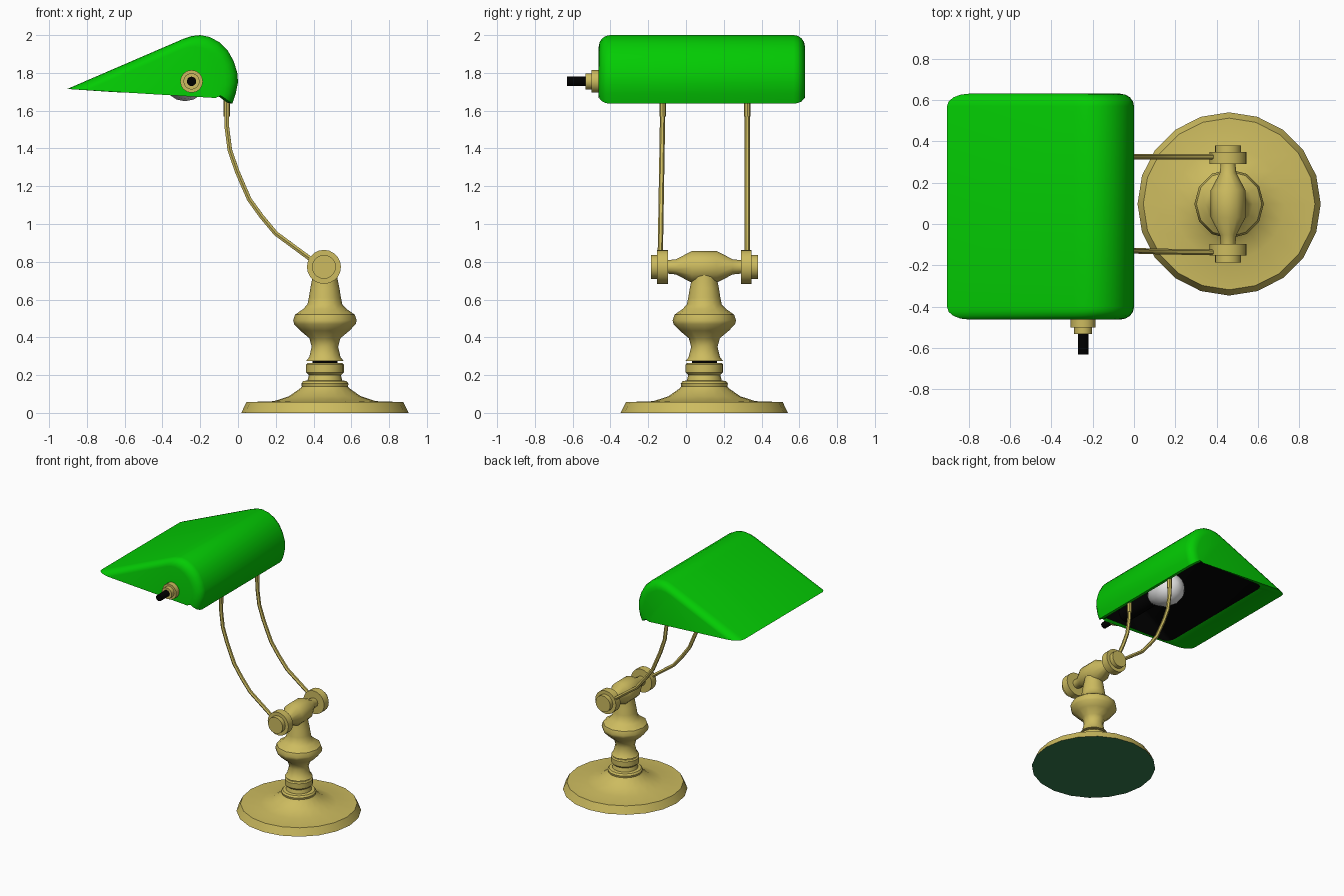
import bpy, bmesh, math
from mathutils import Vector

cube = bpy.data.objects.get("Cube")
if cube:
    bpy.data.objects.remove(cube, do_unlink=True)


def material(name, rgb):
    m = bpy.data.materials.new(name)
    m.use_nodes = True
    color = (*rgb, 1)
    m.diffuse_color = color
    m.node_tree.nodes["Principled BSDF"].inputs["Base Color"].default_value = color
    return m


BRASS = material("brass", (0.61, 0.5, 0.115))
GREEN = material("green_glass", (0.001, 0.6, 0.001))
BLACK = material("black", (0, 0, 0))
FELT = material("dark_green_felt", (0.036, 0.2, 0.073))
WHITE = material("bulb_white", (0.8, 0.8, 0.8))


def select_only(ob):
    bpy.ops.object.select_all(action="DESELECT")
    ob.select_set(True)
    bpy.context.view_layer.objects.active = ob


def finish(name, bm, mats, angle=35):
    bmesh.ops.recalc_face_normals(bm, faces=bm.faces)
    me = bpy.data.meshes.new(name)
    bm.to_mesh(me)
    bm.free()
    for m in mats:
        me.materials.append(m)
    ob = bpy.data.objects.new(name, me)
    bpy.context.collection.objects.link(ob)
    select_only(ob)
    bpy.ops.object.shade_smooth_by_angle(angle=math.radians(angle))


def lathe(name, profile, loc, mats, sides=16, axis="z", angle=35):
    """Turn a list of (radius, height) around the z or y axis, capped at both ends."""
    bm = bmesh.new()
    rings = []
    for r, h in profile:
        ring = []
        for i in range(sides):
            a = math.tau * i / sides
            u, v = r * math.cos(a), r * math.sin(a)
            p = (u, v, h) if axis == "z" else (u, h, v)
            ring.append(bm.verts.new(Vector(loc) + Vector(p)))
        rings.append(ring)
    for low, high in zip(rings, rings[1:]):
        for i in range(sides):
            j = (i + 1) % sides
            bm.faces.new((low[i], low[j], high[j], high[i]))
    bm.faces.new(rings[-1])
    bottom = bm.faces.new(rings[0])
    bottom.material_index = len(mats) - 1
    finish(name, bm, mats, angle)


# Stand: weighted foot with felt underneath, black pin, turned column
CX, CY = 0.46, 0.097
lathe("base", [(0.443, 0), (0.415, 0.057), (0.27, 0.062), (0.19, 0.088), (0.13, 0.13),
               (0.122, 0.14), (0.125, 0.155), (0.115, 0.168), (0.092, 0.172), (0.085, 0.2),
               (0.1, 0.215), (0.1, 0.255), (0.092, 0.264)],
      (CX, CY, 0), [BRASS, FELT], sides=20)
lathe("column_pin", [(0.066, 0.255), (0.066, 0.285)], (CX, CY, 0), [BLACK])
lathe("column", [(0.1, 0.274), (0.083, 0.295), (0.07, 0.35), (0.082, 0.395), (0.13, 0.435),
                 (0.163, 0.47), (0.168, 0.49), (0.158, 0.52), (0.115, 0.55), (0.092, 0.575),
                 (0.085, 0.61), (0.077, 0.66), (0.067, 0.71), (0.067, 0.77)],
      (CX, CY, 0), [BRASS], sides=12)

# Cross bar with a disc and cap at each end
HINGE = (CX - 0.005, CY, 0.773)
lathe("cross_bar", [(0.035, -0.2), (0.04, -0.15), (0.084, -0.066),
                    (0.084, 0.066), (0.04, 0.15), (0.035, 0.2)],
      HINGE, [BRASS], sides=12, axis="y")
for side, s in (("front", -1), ("back", 1)):
    lathe(side + "_hinge_disc", [(0.09, s * 0.193), (0.09, s * 0.25)], HINGE, [BRASS], 20, "y")
    lathe(side + "_hinge_cap", [(0.063, s * 0.24), (0.063, s * 0.283)], HINGE, [BRASS], 20, "y")

# Two bent arms carrying the shade, each with a small clip at the top
ARM = [(0.42, 0.79), (0.37, 0.825), (0.2, 0.95), (0.125, 1.04), (0.06, 1.13), (0.025, 1.21),
       (-0.005, 1.28), (-0.043, 1.39), (-0.06, 1.52), (-0.06, 1.69)]


def arm(name, y_low, y_high):
    cu = bpy.data.curves.new(name, "CURVE")
    cu.dimensions = "3D"
    cu.bevel_depth = 0.014
    cu.bevel_resolution = 1
    cu.use_fill_caps = True
    sp = cu.splines.new("POLY")
    sp.points.add(len(ARM) - 1)
    for pt, (x, z) in zip(sp.points, ARM):
        t = (z - ARM[0][1]) / (ARM[-1][1] - ARM[0][1])
        pt.co = (x, y_low + (y_high - y_low) * t, z, 1)
    cu.materials.append(BRASS)
    ob = bpy.data.objects.new(name, cu)
    bpy.context.collection.objects.link(ob)
    select_only(ob)
    bpy.ops.object.convert(target="MESH")
    bpy.ops.object.shade_smooth_by_angle(angle=math.radians(50))
    lathe(name + "_clip", [(0.017, 1.57), (0.017, 1.68)], (-0.06, y_high, 0), [BRASS], 8)


arm("front_arm", -0.137, -0.122)
arm("back_arm", 0.325, 0.325)

# Shade: rounded hood, green outside and black inside, open below
HOOD = [(-0.904, 1.715), (-0.29, 1.98), (-0.245, 1.995), (-0.2, 2.0), (-0.15, 1.99),
        (-0.1, 1.963), (-0.055, 1.92), (-0.022, 1.86), (-0.004, 1.8), (0, 1.75),
        (-0.012, 1.69), (-0.03, 1.637)]
PIVOT = Vector((-0.35, 1.68))
NOTCH = (-0.065, 1.664)
Y0, Y1, ROUND, STEPS = -0.462, 0.63, 0.06, 4


def shrink(p, k):
    return PIVOT + (Vector(p) - PIVOT) * k


lining = [shrink(p, 0.94) for p in HOOD]
lining[0], lining[-1] = Vector((-0.7, 1.701)), Vector((-0.057, 1.642))

stations = []
for i in range(STEPS + 1):
    a = math.pi / 2 * i / STEPS
    stations.append((ROUND * (1 - math.cos(a)), 1 - 0.19 * (1 - math.sin(a))))
sections = [(Y0 + d, k) for d, k in stations] + [(Y1 - d, k) for d, k in reversed(stations)]

bm = bmesh.new()


def shell(chain, margin):
    """Loft a chain of (x, z) points through all the sections."""
    grid = []
    middle = (Y0 + Y1) / 2
    for y, k in sections:
        yy = y + margin if y < middle else y - margin
        pts = [shrink(p, k) for p in chain]
        pts[-1].y += 0.18 * (1 - k)  # lip rises towards the ends
        grid.append([bm.verts.new((p.x, yy, p.y)) for p in pts])
    return grid


def face(verts, index):
    bm.faces.new(verts).material_index = index


outer, inner = shell(HOOD, 0), shell(lining, 0.02)
for grid, index in ((outer, 0), (inner, 1)):
    for a, b in zip(grid, grid[1:]):
        for i in range(len(HOOD) - 1):
            face((a[i], a[i + 1], b[i + 1], b[i]), index)
for j in range(len(sections) - 1):
    for e in (0, -1):
        face((outer[j][e], outer[j + 1][e], inner[j + 1][e], inner[j][e]), 0)
for j in (0, -1):
    y, k = sections[j]
    p = shrink(NOTCH, k)
    notch = bm.verts.new((p.x, y, p.y))
    face(outer[j] + [notch], 0)
    face(inner[j], 1)
    face((outer[j][0], notch, inner[j][-1], inner[j][0]), 0)
    face((notch, outer[j][-1], inner[j][-1]), 0)
finish("shade", bm, [GREEN, BLACK], 40)

# Switch on the front end of the shade
SWITCH = (-0.246, 0, 1.755)
lathe("switch_flange", [(0.06, -0.5), (0.06, -0.455)], SWITCH, [BRASS], 16, "y")
lathe("switch_collar", [(0.043, -0.533), (0.043, -0.49)], SWITCH, [BRASS], 16, "y")
lathe("switch_knob", [(0.025, -0.63), (0.025, -0.52)], SWITCH, [BLACK], 12, "y")

# Lamp holder and bulb under the shade
LAMP = (-0.28, 0, 1.77)
lathe("bulb_holder", [(0.055, -0.435), (0.055, -0.11)], LAMP, [BLACK], 16, "y")
lathe("bulb", [(0.045, -0.13), (0.075, -0.09), (0.108, -0.03), (0.12, 0.04),
               (0.108, 0.1), (0.075, 0.14), (0.035, 0.16), (0.004, 0.165)],
      LAMP, [WHITE], 16, "y", 60)
